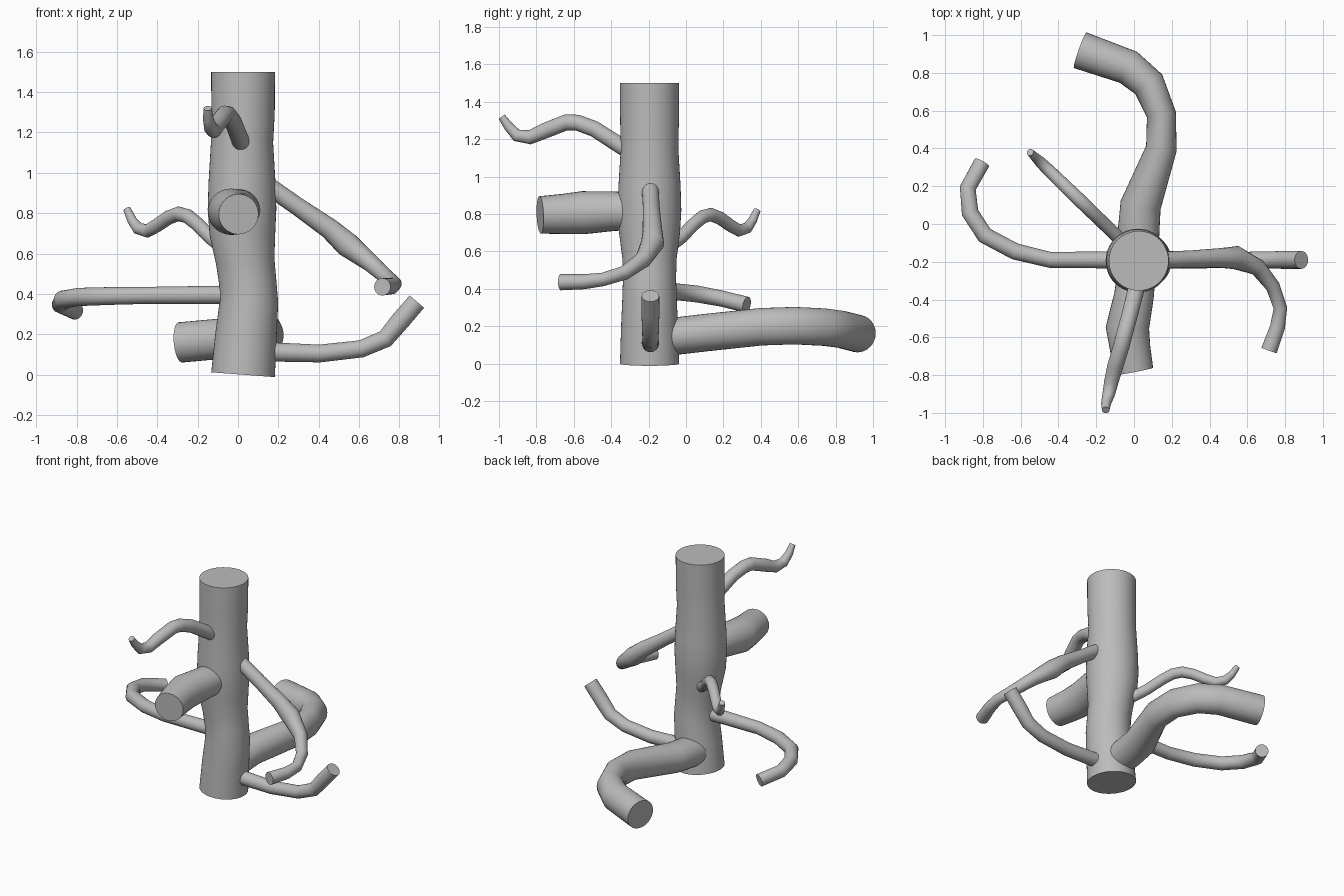
import bpy, bmesh, math
from mathutils import Vector

bark = bpy.data.materials.new("grey bark")
bark.diffuse_color = (0.5, 0.5, 0.5, 1)
UP, BACK = Vector((0, 0, 1)), Vector((0, 1, 0))


def tube(name, path, sides=24, tall=None):
    """Capped tube through (x, y, z, radius) points; tall = fixed vertical half-height."""
    pts = [Vector(p[:3]) for p in path]
    bm = bmesh.new()
    rings = []
    for i, p in enumerate(pts):
        before = (p - pts[i - 1]).normalized() if i else Vector()
        after = (pts[i + 1] - p).normalized() if i < len(pts) - 1 else Vector()
        t = (before + after).normalized()
        u = (BACK if abs(t.z) > 0.95 else UP).cross(t).normalized()
        v = t.cross(u)
        r = path[i][3]
        rings.append([bm.verts.new(p + u * r * math.cos(a) + v * (tall or r) * math.sin(a))
                      for a in (math.tau * k / sides for k in range(sides))])
    for a, b in zip(rings, rings[1:]):
        for k in range(sides):
            n = (k + 1) % sides
            bm.faces.new((a[k], a[n], b[n], b[k]))
    bm.faces.new(rings[0][::-1])
    bm.faces.new(rings[-1])
    bmesh.ops.recalc_face_normals(bm, faces=bm.faces)
    for f in bm.faces:
        f.smooth = len(f.verts) == 4
    for e in bm.edges:                      # crisp cut ends
        e.smooth = all(len(f.verts) == 4 for f in e.link_faces)
    me = bpy.data.meshes.new(name)
    bm.to_mesh(me)
    bm.free()
    me.materials.append(bark)
    ob = bpy.data.objects.new(name, me)
    bpy.context.collection.objects.link(ob)
    return ob


# Trunk with gentle swellings
tube("trunk", [(.025, -.195, 0, .158), (.04, -.195, .2, .152), (.054, -.195, .36, .145),
               (.048, -.195, .46, .142), (.036, -.195, .56, .145), (.022, -.195, .7, .163),
               (.02, -.195, .82, .17), (.02, -.195, .95, .166), (.02, -.195, 1.15, .154),
               (.025, -.195, 1.3, .157), (.025, -.195, 1.5, .158)], 48)

# Thin wavy twig at the upper front
tube("upper_front_twig", [(.03, -.24, 1.1, .045), (.01, -.35, 1.165, .044), (-.025, -.49, 1.255, .043),
                          (-.05, -.58, 1.288, .043), (-.065, -.64, 1.29, .043), (-.1, -.755, 1.245, .042),
                          (-.12, -.835, 1.21, .038), (-.135, -.905, 1.22, .033),
                          (-.148, -.95, 1.27, .026), (-.15, -.985, 1.32, .02)])

# Thick stump at the front
tube("front_stump", [(.02, -.2, .815, .1), (0, -.38, .815, .105), (-.035, -.55, .807, .115),
                     (-.02, -.66, .8, .107), (.003, -.78, .795, .1)], 32)

# Thick limb curling round the back
tube("back_limb", [(.02, -.15, .14, .11), (.025, -.03, .15, .11), (.035, .1, .165, .108),
                   (.145, .4, .197, .082), (.145, .58, .203, .078), (.078, .74, .195, .088),
                   (-.03, .83, .183, .094), (-.285, .92, .16, .1)], 32, tall=.1)

# Long limb sweeping left and back
tube("left_limb", [(-.02, -.19, .395, .045), (-.13, -.19, .395, .045), (-.445, -.19, .393, .042),
                   (-.63, -.145, .39, .044), (-.79, -.06, .385, .045), (-.868, .06, .372, .045),
                   (-.88, .19, .348, .043), (-.805, .325, .315, .043)])

# Thin wavy twig at the back left
twig = [(-.03, .6, .036), (-.13, .675, .035), (-.2, .745, .035), (-.25, .785, .036), (-.295, .797, .036),
        (-.345, .778, .035), (-.4, .74, .034), (-.45, .712, .033), (-.495, .725, .03),
        (-.525, .765, .024), (-.55, .82, .019)]
tube("back_left_twig", [(x, -.152 - .967 * x, z, r) for x, z, r in twig])

# Drooping branch on the right that bends to the front
tube("drooping_branch", [(.08, -.19, .98, .045), (.185, -.19, .91, .045), (.3, -.185, .83, .045),
                         (.455, -.18, .722, .052), (.54, -.178, .645, .062), (.655, -.23, .555, .045),
                         (.735, -.33, .485, .038), (.775, -.445, .45, .036),
                         (.76, -.545, .438, .04), (.715, -.67, .435, .043)])

# Low branch on the right that turns up
tube("low_right_branch", [(.08, -.19, .118, .048), (.185, -.19, .112, .047), (.405, -.19, .105, .044),
                          (.61, -.19, .128, .043), (.73, -.19, .178, .045),
                          (.805, -.19, .268, .048), (.886, -.19, .362, .047)])
